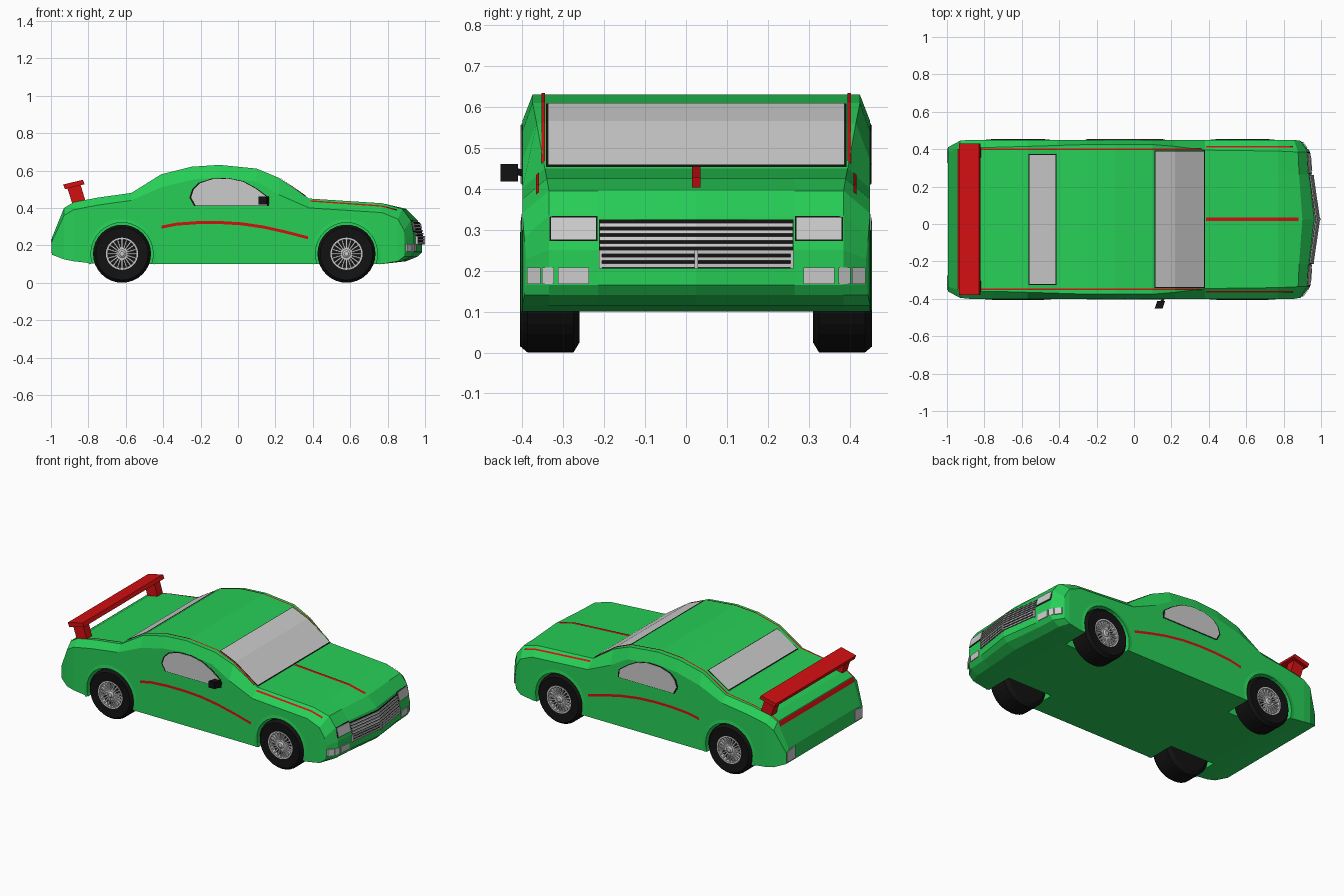
import bpy, bmesh, math
from mathutils import Vector, Matrix

if "Cube" in bpy.data.objects:
    bpy.data.objects.remove(bpy.data.objects["Cube"])

CY = 0.025      # body centre line (one wing mirror widens the bounds)

def material(name, rgb):
    m = bpy.data.materials.new(name)
    m.diffuse_color = (*rgb, 1)
    m.use_nodes = True
    m.node_tree.nodes["Principled BSDF"].inputs["Base Color"].default_value = m.diffuse_color
    return m

GREEN = material("green_paint", (0.02, 0.62, 0.095))
RED = material("red_paint", (0.65, 0.005, 0.006))
BLACK = material("black_rubber", (0.006, 0.006, 0.006))

def finish(name, bm, mat=None, loc=(0, CY, 0)):
    bmesh.ops.recalc_face_normals(bm, faces=bm.faces)
    me = bpy.data.meshes.new(name)
    bm.to_mesh(me)
    bm.free()
    ob = bpy.data.objects.new(name, me)
    ob.location = loc
    if mat:
        me.materials.append(mat)
    bpy.context.collection.objects.link(ob)
    return ob

def slab(name, pts, vec, mat=None):
    """Polygon extruded along a vector."""
    bm = bmesh.new()
    f = bm.faces.new([bm.verts.new(p) for p in pts])
    ext = bmesh.ops.extrude_face_region(bm, geom=[f], use_keep_orig=True)
    bmesh.ops.translate(bm, vec=vec, verts=[v for v in ext["geom"] if isinstance(v, bmesh.types.BMVert)])
    return finish(name, bm, mat)

def ribbon(name, pairs, mat=None):
    """Strip of quads between pairs of points."""
    bm = bmesh.new()
    rows = [[bm.verts.new(p) for p in pr] for pr in pairs]
    for a, b in zip(rows, rows[1:]):
        bm.faces.new((a[0], a[1], b[1], b[0]))
    return finish(name, bm, mat)

def lerp_table(table, x):
    for a, b in zip(table, table[1:]):
        if x <= b[0]:
            t = (x - a[0]) / (b[0] - a[0])
            return [p + (q - p) * t for p, q in zip(a, b)]
    return table[-1]

# Body stations: x, bottom z, top z, shoulder z, top half width, side half width, nose sweep
ST = [(-.995, .15, .24, .22, .36, .385, 0), (-.93, .125, .40, .36, .38, .42, 0),
      (-.88, .115, .43, .39, .385, .425, 0), (-.75, .10, .455, .415, .385, .425, 0),
      (-.57, .10, .48, .44, .39, .425, 0), (-.41, .10, .58, .51, .395, .425, 0),
      (-.25, .10, .62, .55, .40, .425, 0), (-.10, .10, .63, .565, .40, .425, 0),
      (.10, .10, .61, .54, .40, .425, 0), (.22, .10, .56, .47, .39, .425, 0),
      (.38, .10, .45, .40, .37, .425, 0), (.77, .10, .425, .375, .365, .425, 0),
      (.90, .115, .395, .34, .36, .425, .5), (.96, .14, .335, .28, .36, .42, .8),
      (.985, .165, .25, .23, .36, .415, 1)]
SWEEP = [(0, 0), (.24, .035), (.36, .045), (.42, .09)]

def surf(x, y, up=.004):
    """Point just above the body top."""
    s = lerp_table(ST, x)
    t = max(0, (abs(y) - s[4]) / (s[5] - s[4]))
    return (x, y, s[2] + (s[3] - s[2]) * t + up)

def nose(y, z, out=.004):
    """Point just in front of the swept nose."""
    return (.985 - lerp_table(SWEEP, abs(y))[1] - max(0, z - .25) * .25 + out, y, z)

def xs_between(a, b):
    return [a] + [s[0] for s in ST if a < s[0] < b] + [b]

# Body shell lofted through the stations
bm = bmesh.new()
rings = []
for x, zb, zt, zs, wt, w, v in ST:
    half = [(0, zb, 0), (.24, zb, .035), (wt, zb, .045), (w, zb, .09),
            (w, zs, .09), (wt, zt, .045), (.24, zt, .035), (0, zt, 0)]
    full = half + [(-y, z, o) for y, z, o in half[6:0:-1]]
    rings.append([bm.verts.new((x - v * o, y, z)) for y, z, o in full])
for a, b in zip(rings, rings[1:]):
    for i in range(14):
        j = (i + 1) % 14
        bm.faces.new((a[i], a[j], b[j], b[i]))
for r in (rings[0], rings[-1]):
    for q in ((0, 1, 6, 7), (1, 2, 5, 6), (2, 3, 4, 5), (0, 13, 8, 7), (13, 12, 9, 8), (12, 11, 10, 9)):
        bm.faces.new([r[i] for i in q])
body = finish("body", bm, GREEN)

# Wheel wells cut out of the body
WHEELS = [(x, s) for x in (-.62, .58) for s in (-1, 1)]
WZ = .155
bm = bmesh.new()
for x, s in WHEELS:
    m = Matrix.Translation((x, s * .36, WZ)) @ Matrix.Rotation(math.pi / 2, 4, 'X')
    bmesh.ops.create_cone(bm, cap_ends=True, segments=32, radius1=.167, radius2=.167, depth=.22, matrix=m)
cutter = finish("wheel_well_cutter", bm)
cutter.hide_render = True
cutter.hide_viewport = True
cut = body.modifiers.new("wheel_wells", 'BOOLEAN')
cut.operation, cut.solver, cut.object = 'DIFFERENCE', 'EXACT', cutter

def lathe(bm, prof, n=32):
    """Spin (radius, y) points round the y axis."""
    rows = [[bm.verts.new((r * math.cos(k * math.tau / n), y, r * math.sin(k * math.tau / n)))
             for k in range(n)] for r, y in prof]
    for a, b in zip(rows, rows[1:]):
        for k in range(n):
            bm.faces.new((a[k], a[k - 1], b[k - 1], b[k]))
    return rows

for x, s in WHEELS:
    loc = (x, CY, WZ)
    # Tyre with a dark backing disc
    bm = bmesh.new()
    rows = lathe(bm, [(.085, s * .395), (.085, s * .425), (.14, s * .43), (.155, s * .412),
                      (.155, s * .30), (.13, s * .285), (.085, s * .285)])
    bm.faces.new(rows[0])
    bm.faces.new(rows[-1])
    finish("tyre", bm, BLACK, loc)
    # Rim ring, spokes and domed hub
    bm = bmesh.new()
    lathe(bm, [(.086, s * .40), (.086, s * .427), (.077, s * .427), (.075, s * .40)])
    for k in range(20):
        m = (Matrix.Rotation(k * math.tau / 20, 4, 'Y') @ Matrix.Translation((.046, s * .414, 0))
             @ Matrix.Diagonal((.068, .014, .0085, 1)))
        bmesh.ops.create_cube(bm, size=1, matrix=m)
    rows = lathe(bm, [(.022, s * .40), (.022, s * .422), (.012, s * .429)], 16)
    bm.faces.new(rows[-1])
    finish("wheel_rim", bm, None, loc)
    # Arch lip round the opening
    arc = [math.radians(-18 + 216 * k / 20) for k in range(21)]
    lip = [[(x + r * math.cos(a), s * y, WZ + r * math.sin(a)) for r, y in ((.166, .429), (.186, .426))]
           for a in arc]
    ribbon("wheel_arch_lip", lip, GREEN)

# Windscreen and rear window, each on a dark seal
for name, a, b, h in (("windscreen", .115, .375, .362), ("rear_window", -.56, -.42, .345)):
    for nm, e, up, mat in ((name + "_seal", .005, .003, BLACK), (name, 0, .006, None)):
        ribbon(nm, [(surf(x, -h - e, up), surf(x, h + e, up)) for x in xs_between(a - e, b + e)], mat)

# Side windows with seals, and curved side stripes
WIN = [(-.26, .455), (-.245, .50), (-.21, .535), (-.14, .557), (-.05, .56), (.03, .543),
       (.10, .505), (.16, .46), (.165, .41), (-.235, .41)]
CURVE = [(-.41, .297), (-.33, .313), (-.22, .321), (-.10, .322), (.02, .315), (.14, .297), (.26, .27), (.375, .24)]
for s in (-1, 1):
    mid = Vector((-.05, .48))
    for nm, k, d, mat in (("side_window_seal", 1, .002, BLACK), ("side_window", .955, .004, None)):
        pts = [mid + (Vector(p) - mid) * k for p in WIN]
        slab(nm, [(p.x, s * .42, p.y) for p in pts], (0, s * (.005 + d), 0), mat)
    ribbon("side_stripe", [((x, s * .428, z - .008), (x, s * .428, z + .008)) for x, z in CURVE], RED)
    # Thin stripes along deck, roof and bonnet edges
    for a, b, y in ((-.93, .36, .374), (.385, .85, .388)):
        ribbon("edge_stripe", [(surf(x, s * (y - .004)), surf(x, s * (y + .004))) for x in xs_between(a, b)], RED)

# Bonnet stripe and rear cross stripe
ribbon("bonnet_stripe", [(surf(x, -.01), surf(x, .01)) for x in xs_between(.385, .88)], RED)
ribbon("rear_stripe", [(surf(x, -.375, .008), surf(x, .375, .008)) for x in (-.945, -.934)], RED)

def nose_panel(name, y0, y1, z0, z1, depth=.008, mat=None):
    pts = [nose(y0, z0, -.003), nose(y1, z0, -.003), nose(y1, z1, -.003), nose(y0, z1, -.003)]
    slab(name, pts, (depth, 0, 0), mat)

# Grille, headlights, fog lights and tail lights
for s in (-1, 1):
    ribbon("grille_back", [(nose(0, z), nose(s * .238, z)) for z in (.205, .25, .325)], BLACK)
    for k in range(7):
        z = .208 + k * .0165
        nose_panel("grille_slat", 0, s * .236, z, z + .009, .013)
    nose_panel("grille_side_bar", s * .23, s * .238, .205, .25, .014)
    nose_panel("headlight_seal", s * .241, s * .359, .272, .334, .008, BLACK)
    nose_panel("headlight", s * .245, s * .355, .276, .330, .011)
    nose_panel("fog_light", s * .262, s * .338, .168, .208)
    nose_panel("corner_light", s * .348, s * .377, .168, .208)
    nose_panel("corner_light_outer", s * .381, s * .413, .168, .208)
    slab("tail_light", [(-.99, s * y, z) for y, z in ((.30, .158), (.378, .158), (.378, .22), (.30, .235))],
         (-.01, 0, 0))
nose_panel("grille_centre_bar", -.004, .004, .205, .25, .018)

# Rear wing on two raked legs
slab("rear_wing", [(x, -.405, z) for x, z in ((-.935, .525), (-.83, .55), (-.82, .527), (-.925, .50))],
     (0, .81, 0), RED)
for s in (-1, 1):
    slab("wing_leg", [(x, s * .33, z) for x, z in ((-.912, .505), (-.842, .525), (-.815, .435), (-.885, .42))],
         (0, s * .055, 0), RED)

# Single wing mirror with its arm
slab("wing_mirror", [(.11, -.478, .418), (.152, -.478, .418), (.152, -.478, .46), (.11, -.478, .46)],
     (.015, .042, 0), BLACK)
slab("mirror_arm", [(.145, -.45, .435), (.17, -.42, .43), (.17, -.42, .445), (.145, -.45, .455)],
     (-.015, .0, 0), BLACK)
